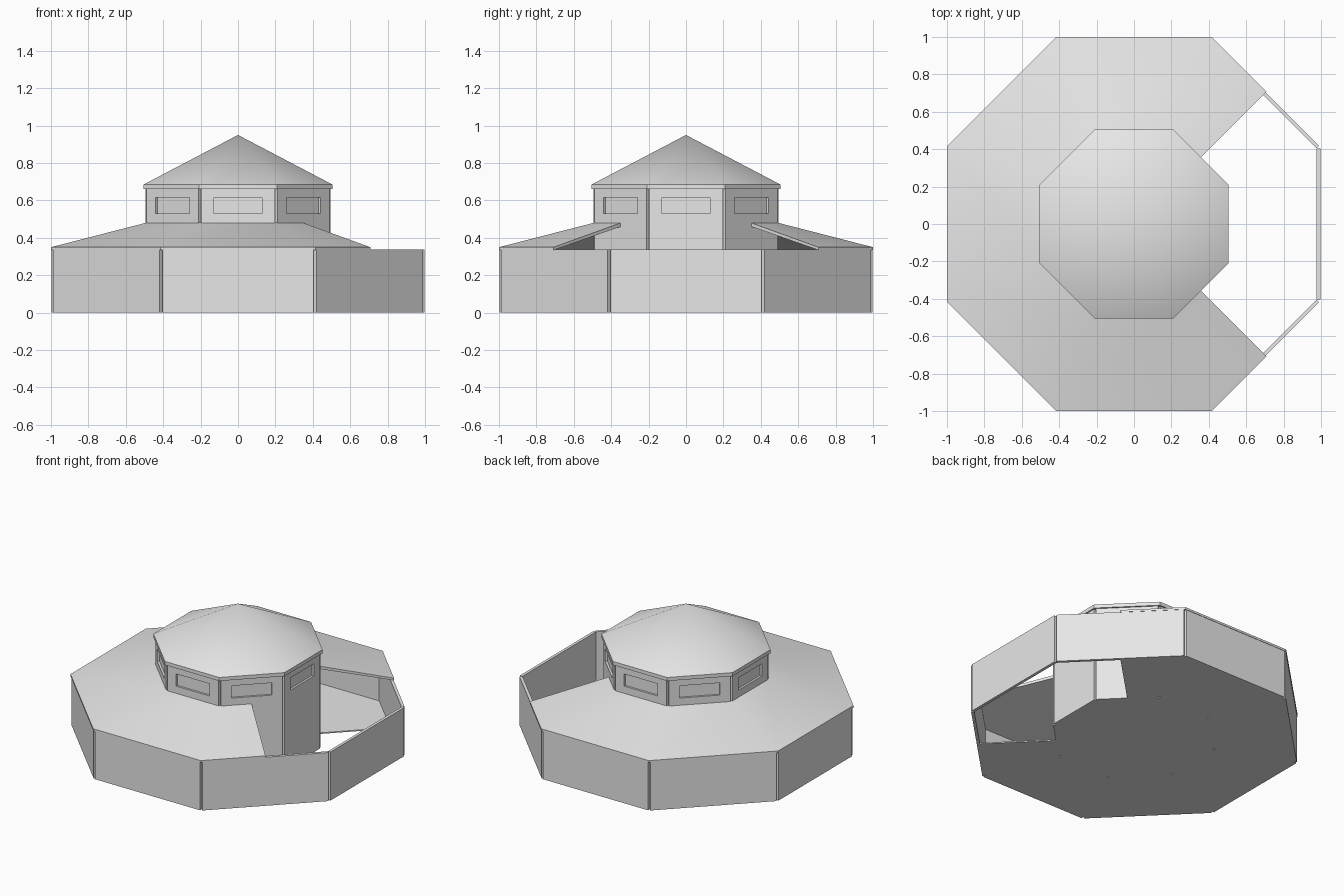
import bpy
import bmesh
from math import cos, sin, tan, pi, radians
from mathutils import Vector

if "Cube" in bpy.data.objects:
    bpy.data.objects.remove(bpy.data.objects["Cube"], do_unlink=True)

HALF = pi / 8  # half the angle of one octagon side

grey = bpy.data.materials.new("light grey")
grey.use_nodes = True
grey.diffuse_color = (0.8, 0.8, 0.8, 1)
grey.node_tree.nodes["Principled BSDF"].inputs["Base Color"].default_value = (0.8, 0.8, 0.8, 1)


def make_mesh(name, bm):
    bmesh.ops.recalc_face_normals(bm, faces=bm.faces)
    mesh = bpy.data.meshes.new(name)
    bm.to_mesh(mesh)
    bm.free()
    mesh.materials.append(grey)
    return mesh


def add_object(name, mesh, angle=0):
    obj = bpy.data.objects.new(name, mesh)
    obj.rotation_euler.z = angle
    bpy.context.collection.objects.link(obj)
    return obj


def smooth(obj):
    bpy.ops.object.select_all(action="DESELECT")
    obj.select_set(True)
    bpy.context.view_layer.objects.active = obj
    bpy.ops.object.shade_smooth_by_angle(angle=radians(35))


def wall_panels(name, apothem, thickness, height, window=None):
    """Eight straight panels that meet at their inner corners."""
    inner = apothem - thickness
    half_width = inner * tan(HALF)
    bm = bmesh.new()
    bmesh.ops.create_cube(bm, size=1)
    for v in bm.verts:
        v.co = Vector((inner + (v.co.x + 0.5) * thickness,
                       v.co.y * 2 * half_width, (v.co.z + 0.5) * height))
    if window:
        # Recessed window cut into the outer face
        half, low, high, depth = window
        face = max(bm.faces, key=lambda f: f.calc_center_median().x)
        bmesh.ops.inset_individual(bm, faces=[face], thickness=0.05)
        middle = face.calc_center_median().z
        for v in face.verts:
            v.co.y = half if v.co.y > 0 else -half
            v.co.z = high if v.co.z > middle else low
        pane = bmesh.ops.extrude_discrete_faces(bm, faces=[face])["faces"][0]
        bmesh.ops.translate(bm, verts=pane.verts, vec=(-depth, 0, 0))
    mesh = make_mesh(name, bm)
    for i in range(8):
        add_object(f"{name}_{i + 1}", mesh, i * 2 * HALF)


def three_quarter_ring(name, profile):
    """Sweep an (apothem, z) profile around the octagon, leaving the +x quarter open."""
    stops = [2 * HALF] + [HALF * k for k in range(3, 14, 2)] + [14 * HALF]
    bm = bmesh.new()
    rings = []
    for i, t in enumerate(stops):
        stretch = 1 if i in (0, len(stops) - 1) else 1 / cos(HALF)
        rings.append([bm.verts.new((a * stretch * cos(t), a * stretch * sin(t), z))
                      for a, z in profile])
    n = len(profile)
    for r, s in zip(rings, rings[1:]):
        for j in range(n):
            k = (j + 1) % n
            bm.faces.new((r[j], r[k], s[k], s[j]))
    bm.faces.new(rings[0])
    bm.faces.new(rings[-1])
    return add_object(name, make_mesh(name, bm))


def octagon_stack(name, levels):
    """Closed octagonal solid through (apothem, z) levels; zero apothem is a tip."""
    bm = bmesh.new()
    previous = None
    for a, z in levels:
        if a == 0:
            tip = bm.verts.new((0, 0, z))
            for i in range(8):
                bm.faces.new((previous[i], previous[(i + 1) % 8], tip))
            continue
        r = a / cos(HALF)
        ring = [bm.verts.new((r * cos(HALF * (2 * i + 1)), r * sin(HALF * (2 * i + 1)), z))
                for i in range(8)]
        if previous:
            for i in range(8):
                k = (i + 1) % 8
                bm.faces.new((previous[i], previous[k], ring[k], ring[i]))
        else:
            bm.faces.new(ring[::-1])
        previous = ring
    if levels[-1][0]:
        bm.faces.new(previous)
    return add_object(name, make_mesh(name, bm))


# Outer ring of walls, also enclosing the open yard
wall_panels("outer_wall", 0.996, 0.02, 0.338)

# Central tower with a window in each side
wall_panels("tower_wall", 0.495, 0.02, 0.67, window=(0.129, 0.53, 0.615, 0.014))

# Floors of the ring and the tower
three_quarter_ring("ring_floor", [(0.976, 0), (0.976, 0.008), (0.495, 0.008), (0.495, 0)])
octagon_stack("tower_floor", [(0.475, 0), (0.475, 0.008)])

# Sloping lower roof, open over the yard
smooth(three_quarter_ring("lower_roof", [(1, 0.335), (1, 0.35), (0.49, 0.481), (0.49, 0.461)]))

# Pointed tower roof with a thin eave
smooth(octagon_stack("tower_roof", [(0.505, 0.66), (0.505, 0.685), (0, 0.95)]))
